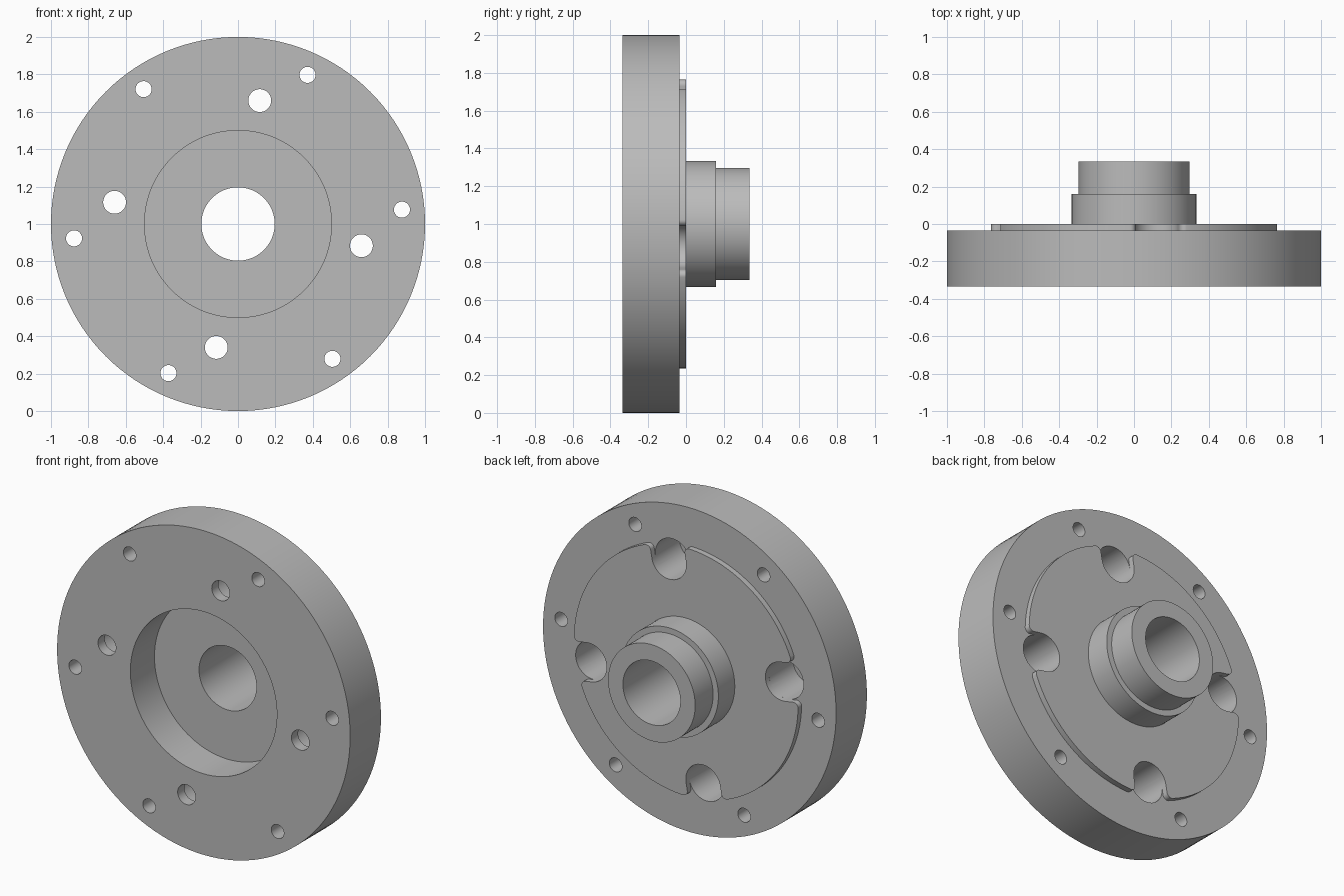
import bpy, bmesh
from math import sin, cos, pi, radians, sqrt, atan2

cube = bpy.data.objects.get("Cube")
if cube:
    bpy.data.objects.remove(cube, do_unlink=True)

steel = bpy.data.materials.new("grey_metal")
steel.use_nodes = True
GREY = (0.5, 0.5, 0.5, 1)
steel.diffuse_color = GREY
steel.node_tree.nodes["Principled BSDF"].inputs["Base Color"].default_value = GREY

CZ = 1.0                       # height of the axle
BACK, PAD_FACE = -0.035, 0.0   # rear faces of disc and pad
BOLT_R, BORE_R = 0.67, 0.118   # bolt circle, counterbore
BOLT_ANGLES = [radians(80 + 90 * i) for i in range(4)]
PIN_ANGLES = [radians(5 + 60 * i) for i in range(6)]


def make_object(name, bm):
    bmesh.ops.recalc_face_normals(bm, faces=bm.faces)
    mesh = bpy.data.meshes.new(name)
    bm.to_mesh(mesh)
    bm.free()
    mesh.materials.append(steel)
    obj = bpy.data.objects.new(name, mesh)
    bpy.context.collection.objects.link(obj)
    return obj


def lathe(name, profile, steps=128):
    """Spin a closed (radius, y) profile around the axle."""
    bm = bmesh.new()
    rings = [[bm.verts.new((r * cos(2 * pi * i / steps), y, CZ + r * sin(2 * pi * i / steps)))
              for r, y in profile] for i in range(steps)]
    n = len(profile)
    for i in range(steps):
        a, b = rings[i], rings[(i + 1) % steps]
        for j in range(n):
            k = (j + 1) % n
            bm.faces.new((a[j], a[k], b[k], b[j]))
    return make_object(name, bm)


def prism(name, outlines, y0, y1):
    """Extrude (x, z) outlines along y."""
    bm = bmesh.new()
    for points in outlines:
        front = [bm.verts.new((x, y0, CZ + z)) for x, z in points]
        rear = [bm.verts.new((x, y1, CZ + z)) for x, z in points]
        bm.faces.new(front)
        bm.faces.new(rear)
        for i in range(len(points)):
            k = (i + 1) % len(points)
            bm.faces.new((front[i], front[k], rear[k], rear[i]))
    return make_object(name, bm)


def arc(cx, cy, r, start, end, steps):
    return [(cx + r * cos(start + (end - start) * i / steps),
             cy + r * sin(start + (end - start) * i / steps)) for i in range(steps + 1)]


def circles(ring, angles, r, steps=48):
    return [arc(ring * cos(a), ring * sin(a), r, 0, 2 * pi, steps)[:-1] for a in angles]


def cut(obj, cutter):
    cutter.hide_render = True
    mod = obj.modifiers.new("cut", 'BOOLEAN')
    mod.operation = 'DIFFERENCE'
    mod.solver = 'EXACT'
    mod.object = cutter
    bpy.context.view_layer.objects.active = obj
    bpy.ops.object.modifier_apply(modifier=mod.name)
    bpy.data.objects.remove(cutter, do_unlink=True)


# Disc with front recess, stepped hub and central bore
body = lathe("flange_body", [
    (0.5, -0.335), (1.0, -0.335), (1.0, BACK), (0.333, BACK), (0.333, 0.16),
    (0.297, 0.16), (0.297, 0.335), (0.196, 0.335), (0.196, -0.10), (0.5, -0.10)])
cut(body, prism("pin_holes", circles(0.88, PIN_ANGLES, 0.043), -0.5, 0.2))
cut(body, prism("counterbores", circles(BOLT_R, BOLT_ANGLES, BORE_R), -0.27, 0.1))
cut(body, prism("bolt_holes", circles(BOLT_R, BOLT_ANGLES, 0.061), -0.5, -0.2))

# Raised rear pad: a circle with four round-cornered notches
R, F = 0.765, 0.03
off = BORE_R + F
uc = sqrt((R - F) ** 2 - off ** 2)
lip = atan2(off, uc)
quarter = (arc(uc, -off, F, -lip, pi / 2, 8)
           + arc(BOLT_R, 0, BORE_R, -pi / 2, -3 * pi / 2, 24)
           + arc(uc, off, F, -pi / 2, lip, 8)
           + arc(0, 0, R, lip, pi / 2 - lip, 32)[1:-1])
outline = [(u * cos(a) - v * sin(a), u * sin(a) + v * cos(a))
           for a in BOLT_ANGLES for u, v in quarter]
pad = prism("rear_pad", [outline], BACK, PAD_FACE)
cut(pad, prism("pad_bore", circles(0, [0], 0.28, 64), -0.2, 0.2))

# Smooth walls with crisp edges
for obj in (body, pad):
    bpy.ops.object.select_all(action='DESELECT')
    obj.select_set(True)
    bpy.context.view_layer.objects.active = obj
    bpy.ops.object.shade_smooth_by_angle(angle=radians(30))
